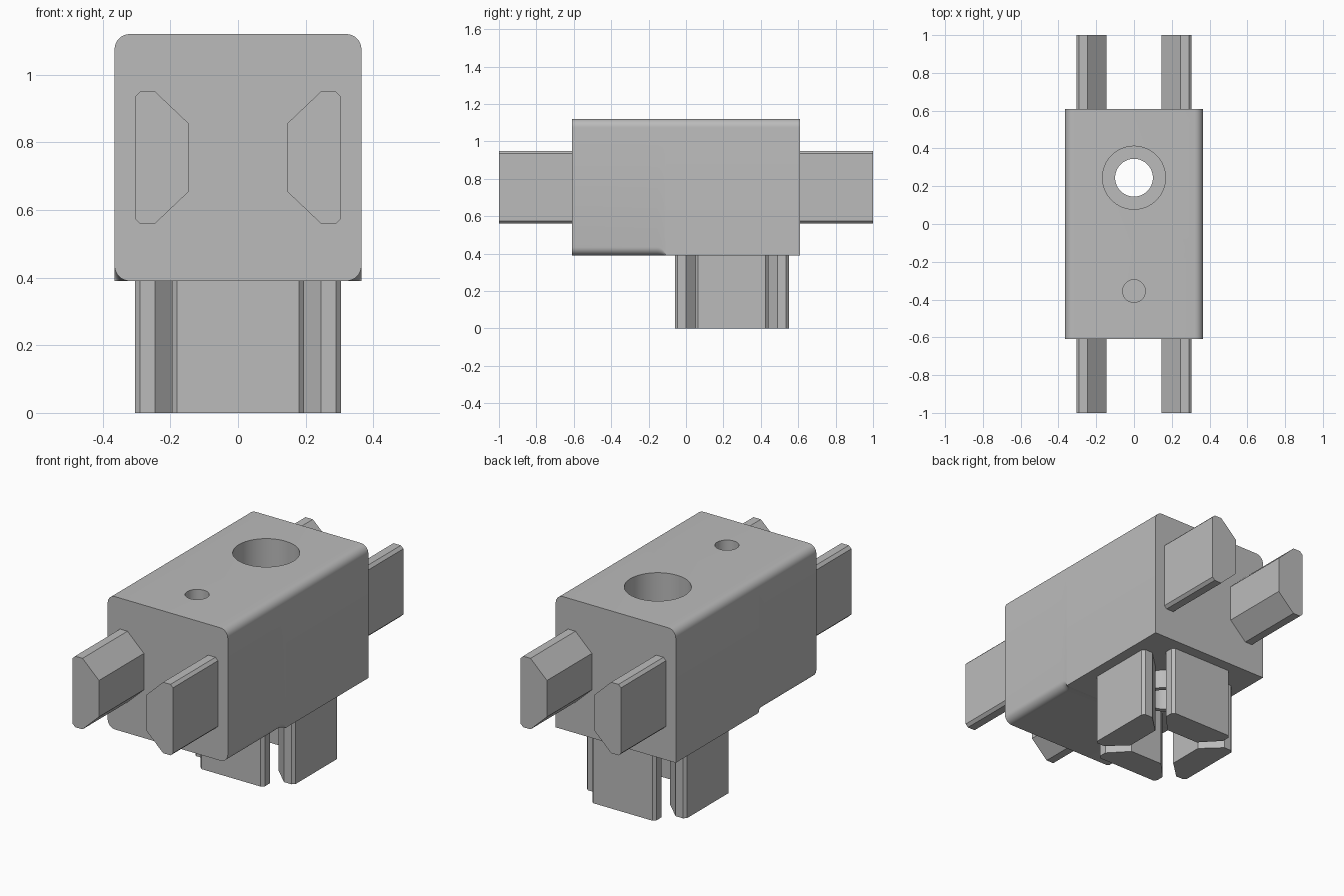
import bpy, bmesh
from math import sin, cos, pi, radians, sqrt
from mathutils import Matrix, Vector

old = bpy.data.objects.get("Cube")
if old:
    bpy.data.objects.remove(old)

grey = bpy.data.materials.new("plain grey")
grey.use_nodes = True
colour = (0.5, 0.5, 0.5, 1)
grey.diffuse_color = colour
grey.node_tree.nodes["Principled BSDF"].inputs["Base Color"].default_value = colour

HALF_W, HALF_L, BOTTOM, TOP = 0.365, 0.61, 0.39, 1.12
MID_Z, SOCKET_Y, FILLET = 0.755, 0.245, 0.045


def finish(name, bm):
    bmesh.ops.remove_doubles(bm, verts=bm.verts, dist=1e-5)
    bmesh.ops.recalc_face_normals(bm, faces=bm.faces)
    mesh = bpy.data.meshes.new(name)
    bm.to_mesh(mesh)
    bm.free()
    mesh.materials.append(grey)
    obj = bpy.data.objects.new(name, mesh)
    bpy.context.collection.objects.link(obj)
    return obj


def loft(name, rings):
    """Skin equal-length rings of points and cap both ends."""
    bm = bmesh.new()
    loops = [[bm.verts.new(p) for p in ring] for ring in rings]
    for a, b in zip(loops, loops[1:]):
        for i in range(len(a)):
            j = (i + 1) % len(a)
            bm.faces.new((a[i], a[j], b[j], b[i]))
    bm.faces.new(loops[0])
    bm.faces.new(loops[-1])
    return finish(name, bm)


def cylinder(name, radius, y, low, high):
    ring = [(radius * cos(a * pi / 32), y + radius * sin(a * pi / 32)) for a in range(64)]
    return loft(name, [[(px, py, z) for px, py in ring] for z in (low, high)])


def select(obj):
    bpy.ops.object.select_all(action="DESELECT")
    obj.select_set(True)
    bpy.context.view_layer.objects.active = obj


def cut(obj, radius, y, low, high):
    """Drill a round vertical hole."""
    tool = cylinder("hole_cutter", radius, y, low, high)
    tool.hide_render = True
    mod = obj.modifiers.new("hole", "BOOLEAN")
    mod.operation, mod.solver, mod.object = "DIFFERENCE", "EXACT", tool
    select(obj)
    bpy.ops.object.modifier_apply(modifier=mod.name)
    bpy.data.objects.remove(tool)


def smooth(obj):
    select(obj)
    bpy.ops.object.shade_smooth_by_angle(angle=radians(30))


def body_section(y, low_radius, steps=8):
    """Rounded rectangle whose lower corners have their own radius."""
    points = []
    for quarter, (sx, sz) in enumerate(((1, 1), (-1, 1), (-1, -1), (1, -1))):
        r = FILLET if sz > 0 else low_radius
        cx = sx * (HALF_W - r)
        cz = TOP - r if sz > 0 else BOTTOM + r
        for i in range(steps + 1):
            a = (quarter + i / steps) * pi / 2
            points.append((cx + r * cos(a), y, cz + r * sin(a)))
    return points


# Body: lower fillets fade out with a rounded end, leaving square rear edges
sections = [body_section(-HALF_L, FILLET)]
for i in range(9):
    s = sin(i / 8 * pi / 2)
    sections.append(body_section(-0.155 + FILLET * s, FILLET * sqrt(max(0, 1 - s * s))))
sections.append(body_section(HALF_L, 0))
body = loft("body", sections)
cut(body, 0.167, SOCKET_Y, 0.5, 1.3)
cut(body, 0.1, SOCKET_Y, 0.2, 1.3)
cut(body, 0.06, -0.355, 0.8, 1.3)
smooth(body)

# Short collar around the bore beneath the body
collar = cylinder("bore_collar", 0.125, SOCKET_Y, 0.285, BOTTOM)
cut(collar, 0.1, SOCKET_Y, 0.2, 0.5)
smooth(collar)

# Prong outline: distance from the centre axis, sideways offset
half = [(0.145, 0.1), (0.245, 0.195), (0.29, 0.195), (0.305, 0.18)]
outline = half + [(d, -w) for d, w in reversed(half)]


def prong(name, outward, along, start, length):
    """Extrude the outline along one axis, its broad face pointing outward."""
    out, run = Vector(outward), Vector(along)
    side = run.cross(out)
    base = Vector(start)
    loft(name, [[base + out * d + side * w + run * t for d, w in outline]
                for t in (0, length)])


# Paired prongs on the front and the back
for end, sy in (("front", -1), ("back", 1)):
    for side, sx in (("left", 1), ("right", -1)):
        prong(f"{end}_{side}_prong", (sx, 0, 0), (0, sy, 0),
              (0, sy * HALF_L, MID_Z), 1 - HALF_L)

# Ring of four prongs underneath
for side, quarter in (("left", 0), ("back", 1), ("right", 2), ("front", 3)):
    direction = Matrix.Rotation(quarter * pi / 2, 3, "Z") @ Vector((1, 0, 0))
    prong(f"lower_{side}_prong", direction, (0, 0, -1), (0, SOCKET_Y, BOTTOM), BOTTOM)
